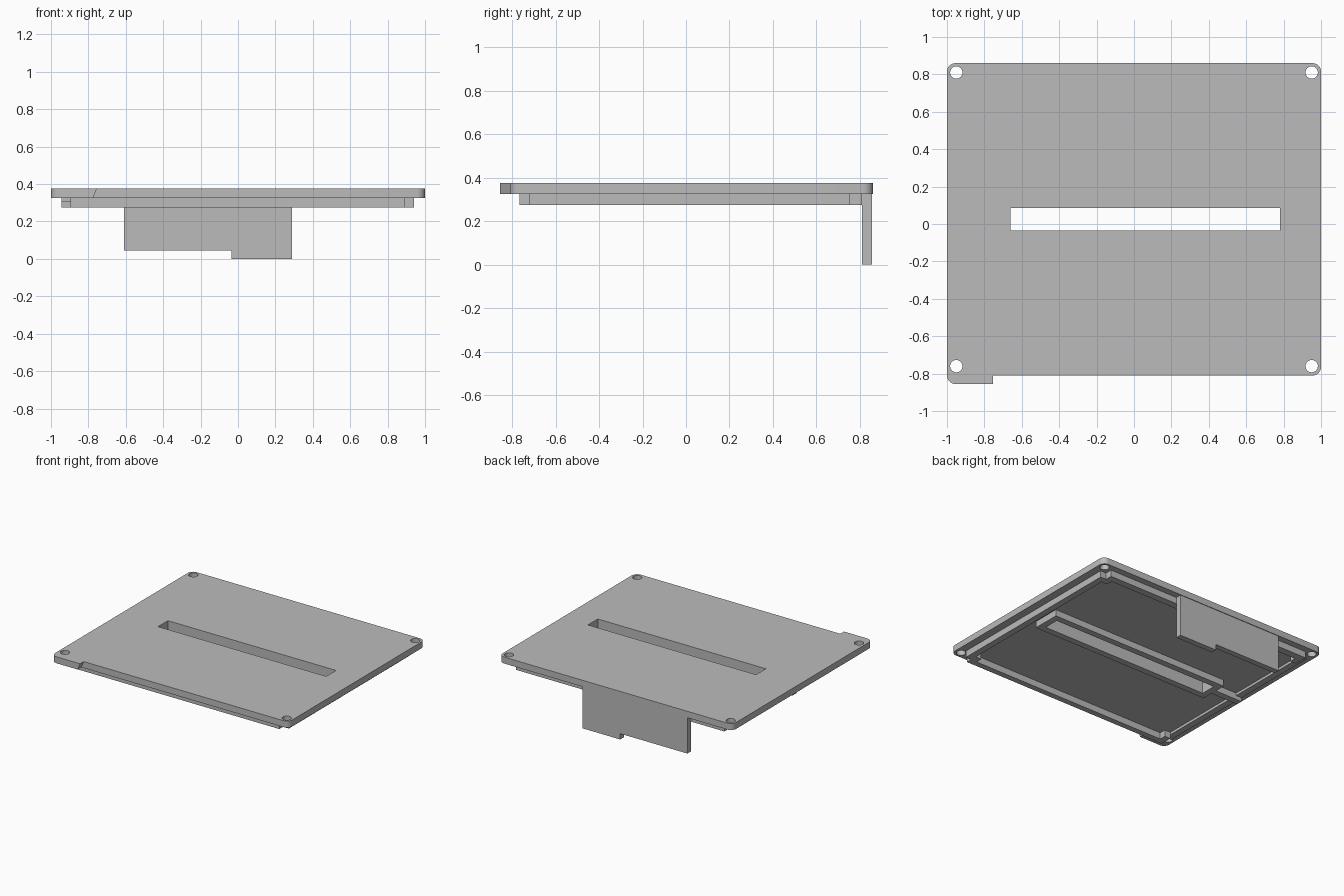
import bpy, bmesh
from math import cos, sin, pi, radians

cube = bpy.data.objects.get("Cube")
if cube:
    bpy.data.objects.remove(cube, do_unlink=True)

grey = bpy.data.materials.new("plain grey")
grey.use_nodes = True
grey.diffuse_color = (0.5, 0.5, 0.5, 1)
grey.node_tree.nodes["Principled BSDF"].inputs["Base Color"].default_value = (0.5, 0.5, 0.5, 1)

TOP, UNDER, RIB = 0.375, 0.325, 0.275   # plate top, plate underside, rib underside
WALL = 0.05


def finish(name, bm):
    bmesh.ops.recalc_face_normals(bm, faces=bm.faces)
    mesh = bpy.data.meshes.new(name)
    bm.to_mesh(mesh)
    bm.free()
    mesh.materials.append(grey)
    ob = bpy.data.objects.new(name, mesh)
    bpy.context.collection.objects.link(ob)
    return ob


def prism(name, outline, offset, shift=None):
    """Extrude a closed outline; shift may move the first-cap vertices."""
    bm = bmesh.new()
    face = bm.faces.new([bm.verts.new(p) for p in outline])
    base = list(face.verts)
    new = bmesh.ops.extrude_face_region(bm, geom=[face], use_keep_orig=True)
    bmesh.ops.translate(bm, vec=offset, verts=[v for v in new["geom"] if isinstance(v, bmesh.types.BMVert)])
    if shift:
        shift(base)
    return finish(name, bm)


def box(name, x0, x1, y0, y1, z0=RIB, z1=UNDER):
    return prism(name, [(x0, y0, z0), (x1, y0, z0), (x1, y1, z0), (x0, y1, z0)], (0, 0, z1 - z0))


def cut(target, cutter):
    mod = target.modifiers.new("cut", "BOOLEAN")
    mod.operation = "DIFFERENCE"
    mod.solver = "EXACT"
    mod.object = cutter
    cutter.hide_render = True
    cutter.hide_viewport = True
    cutter.display_type = "WIRE"


def rounded(cx, cy, start, r=0.045, steps=8):
    return [(cx + r * cos(start + i * pi / 2 / steps), cy + r * sin(start + i * pi / 2 / steps), UNDER)
            for i in range(steps + 1)]


# Main plate with rounded corners and a stepped front edge
TAB = -0.755
outline = (rounded(-0.955, -0.81, pi) + [(TAB, -0.855, UNDER), (TAB, -0.81, UNDER)]
           + rounded(0.955, -0.765, -pi / 2) + rounded(0.955, 0.815, 0) + rounded(-0.955, 0.815, pi / 2))


def slant_tab(verts):
    for v in verts:
        if abs(v.co.x - TAB) < 0.001:
            v.co.x -= 0.02


plate = prism("cover_plate", outline, (0, 0, TOP - UNDER), slant_tab)

# Screw holes and the long slot
SX0, SX1, SY0, SY1 = -0.66, 0.78, -0.035, 0.085
for x in (-0.95, 0.95):
    for y in (-0.76, 0.81):
        ring = [(x + 0.033 * cos(i * pi / 16), y + 0.033 * sin(i * pi / 16), 0.2) for i in range(32)]
        cut(plate, prism("screw_hole_cutter", ring, (0, 0, 0.3)))
cut(plate, box("slot_cutter", SX0, SX1, SY0, SY1, 0.2, 0.5))

# Wall around the slot on the underside
slot_wall = box("slot_wall", SX0 - WALL, SX1 + WALL, SY0 - WALL, SY1 + WALL)
cut(slot_wall, box("slot_wall_cutter", SX0, SX1, SY0, SY1, 0.2, 0.5))

# Locating lip, stepped inward at each screw
box("back_lip", -0.895, 0.89, 0.755, 0.81)
box("front_lip", -0.895, 0.89, -0.765, -0.72)
box("left_lip", 0.89, 0.94, -0.72, 0.755)
box("right_lip", -0.945, -0.895, -0.72, 0.755, UNDER - 0.02)
for i, y in enumerate((-0.72, 0.705)):
    box(f"left_lip_corner_{i}", 0.84, 0.89, y, y + WALL)
    box(f"right_lip_corner_{i}", -0.895, -0.845, y, y + WALL)

# Rib joining the slot wall to the right lip
box("cross_rib", -0.945, SX0 - WALL, 0.0, 0.05)

# Hanging back flange with a stepped lower edge
flange = [(-0.61, 0.045), (-0.035, 0.045), (-0.035, 0), (0.29, 0), (0.29, UNDER), (-0.61, UNDER)]
prism("back_flange", [(x, 0.81, z) for x, z in flange], (0, 0.045, 0))

# Smooth the rounded corners and hole walls, keeping edges crisp
bpy.ops.object.select_all(action="DESELECT")
plate.select_set(True)
bpy.context.view_layer.objects.active = plate
bpy.ops.object.shade_smooth_by_angle(angle=radians(30))
